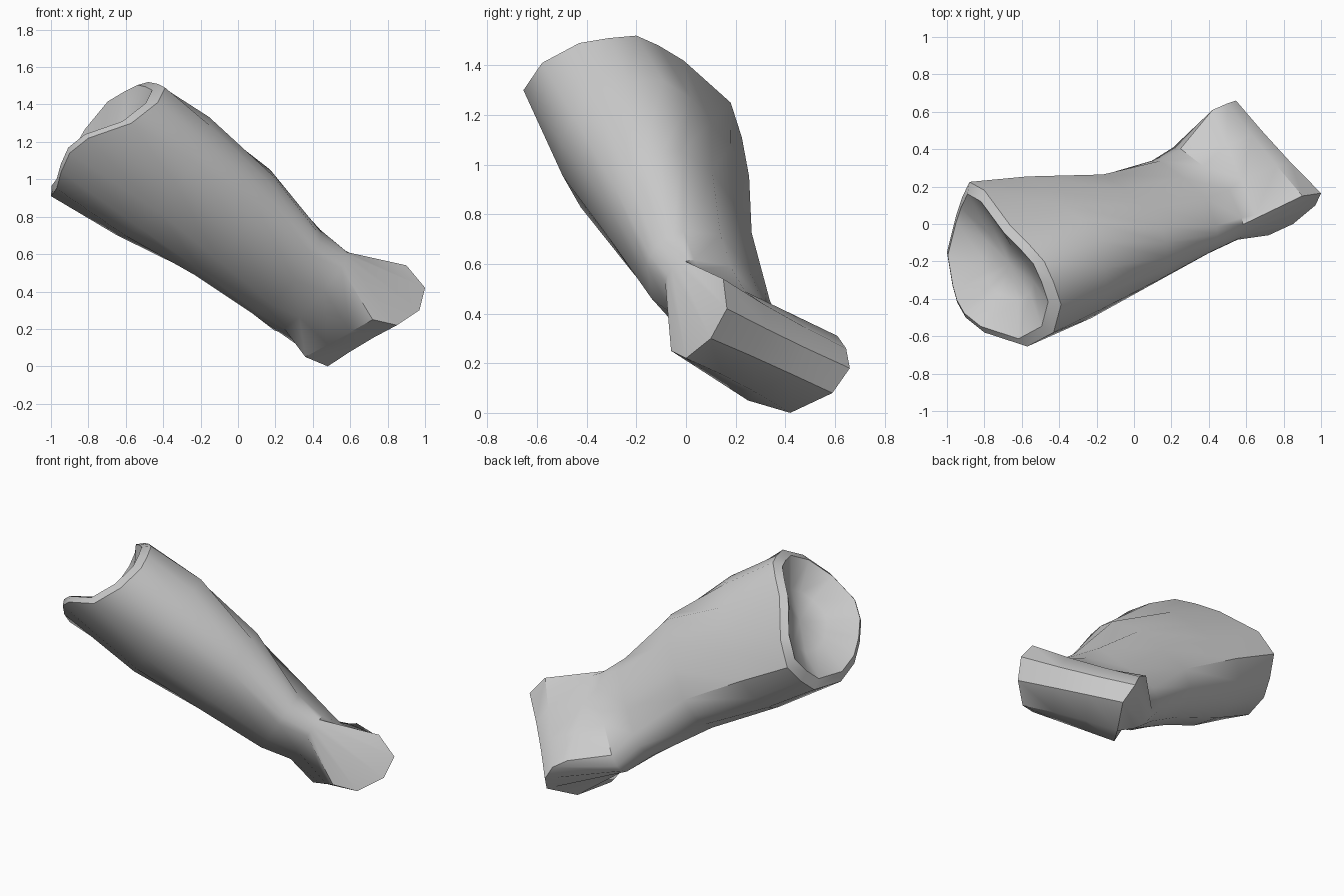
import bpy, bmesh
from math import cos, sin, radians
from mathutils import Vector

cube = bpy.data.objects.get("Cube")
if cube:
    bpy.data.objects.remove(cube, do_unlink=True)

grey = bpy.data.materials.new("plain_grey")
grey.use_nodes = True
grey.diffuse_color = (0.6, 0.6, 0.6, 1)
grey.node_tree.nodes["Principled BSDF"].inputs["Base Color"].default_value = (0.6, 0.6, 0.6, 1)

# Frame of the shaft: along it, across it, and up from it
ALONG = Vector((-0.8, -0.267, 0.534)).normalized()
ACROSS = Vector((0.317, -0.949, 0)).normalized()
UP = ALONG.cross(ACROSS).normalized()
if UP.z < 0:
    UP.negate()

# Directions of the shaft's edges at the knuckle and at the socket
SIDES = 16
KNUCKLE_ANGLES = ([285, 325] + [360 + 10 * k for k in range(6)]
                  + [445, 490] + [532 + 17 * k for k in range(6)])
SOCKET_ANGLES = [315 + 22.5 * k for k in range(SIDES)]


def mean(points):
    return sum(points, Vector()) / len(points)


def section(blend, station, across, up, width, height, tilt):
    """Oval section, flat on its upper back and sheared so one side sits higher."""
    points = []
    for near, far in zip(KNUCKLE_ANGLES, SOCKET_ANGLES):
        angle = (near + (far - near) * blend) % 360
        size = 1.0
        if 90 < angle < 180:
            size -= 0.24 * sin(radians(2 * (angle - 90)))
        side = size * width * cos(radians(angle))
        rise = size * height * sin(radians(angle)) + tilt * side
        points.append(ALONG * station + ACROSS * (across + side) + UP * (up + rise))
    return points


def inset(points, amount, push):
    """Shrink a ring towards its middle and shift it along the shaft."""
    middle = mean(points)
    return [p.lerp(middle, amount) + ALONG * push for p in points]


# Outlines of the knuckle's two end faces, from the top round to the underside
front_face = [Vector(p) for p in (
    (0.65, 0.05, 0.58), (0.9, 0.15, 0.54), (1, 0.165, 0.42),
    (0.97, 0.1, 0.3), (0.85, 0, 0.22), (0.72, -0.06, 0.25))]
back_face = [Vector(p) for p in (
    (0.42, 0.61, 0.31), (0.5, 0.645, 0.26), (0.545, 0.66, 0.18),
    (0.58, 0.59, 0.08), (0.48, 0.42, 0), (0.36, 0.25, 0.05))]


def waist(share):
    """Slightly pinched outline of the roller between the end faces."""
    row = [a.lerp(b, share) for a, b in zip(front_face, back_face)]
    core = mean(row)
    return [row[0]] + [p.lerp(core, 0.05) for p in row[1:-1]] + [row[-1]]


# Uneven rim of the socket, from the front underside round
rim = [Vector(p) for p in (
    (-0.9, -0.5, 1.14), (-0.8, -0.58, 1.22), (-0.57, -0.655, 1.3),
    (-0.43, -0.58, 1.41), (-0.39, -0.43, 1.49), (-0.43, -0.31, 1.51),
    (-0.48, -0.2, 1.52), (-0.56, -0.11, 1.48), (-0.66, -0.01, 1.42),
    (-0.8, 0.18, 1.25), (-0.88, 0.225, 1.11), (-0.92, 0.14, 1),
    (-0.95, 0.05, 0.92), (-1, -0.15, 0.91), (-0.97, -0.33, 0.95),
    (-0.945, -0.42, 1.04))]

bm = bmesh.new()


def add_verts(points):
    return [bm.verts.new(p) for p in points]


# Knuckle roller: strips from the front face over the waist to the back face
rows = [add_verts(r) for r in (front_face, waist(1 / 3), waist(2 / 3), back_face)]
for left, right in zip(rows, rows[1:]):
    for i in range(len(left) - 1):
        bm.faces.new((left[i], left[i + 1], right[i + 1], right[i]))

# Shaft: flares out of the knuckle's edge, narrows, swells and ends in the socket
front, inner, outer, back = rows
edge = [outer[-1], inner[-1]] + front[::-1] + [inner[0], outer[0]] + back
rings = [
    section(0, -0.14, -0.035, 0.565, 0.29, 0.21, 0.5),
    section(0.1, 0.04, -0.01, 0.575, 0.285, 0.25, 0.35),
    section(0.5, 0.45, 0.01, 0.63, 0.325, 0.325, 0.25),
    section(0.9, 0.9, -0.01, 0.635, 0.415, 0.375, 0.2),
    rim,
    inset(rim, 0.12, 0.035),
    inset(rim, 0.55, -0.05),
]
loops = [edge] + [add_verts(ring) for ring in rings]
for low, high in zip(loops, loops[1:]):
    for i in range(SIDES):
        j = (i + 1) % SIDES
        bm.faces.new((low[i], low[j], high[j], high[i]))

# Floor of the socket
floor = bm.verts.new(mean(rings[-1]) - ALONG * 0.03)
for i in range(SIDES):
    bm.faces.new((loops[-1][i], loops[-1][(i + 1) % SIDES], floor))

bmesh.ops.recalc_face_normals(bm, faces=bm.faces[:])
mesh = bpy.data.meshes.new("shaft_and_knuckle")
bm.to_mesh(mesh)
bm.free()
mesh.materials.append(grey)
bone = bpy.data.objects.new("shaft_and_knuckle", mesh)
bpy.context.collection.objects.link(bone)
bpy.ops.object.select_all(action="DESELECT")
bone.select_set(True)
bpy.context.view_layer.objects.active = bone
bpy.ops.object.shade_smooth_by_angle(angle=radians(38))
